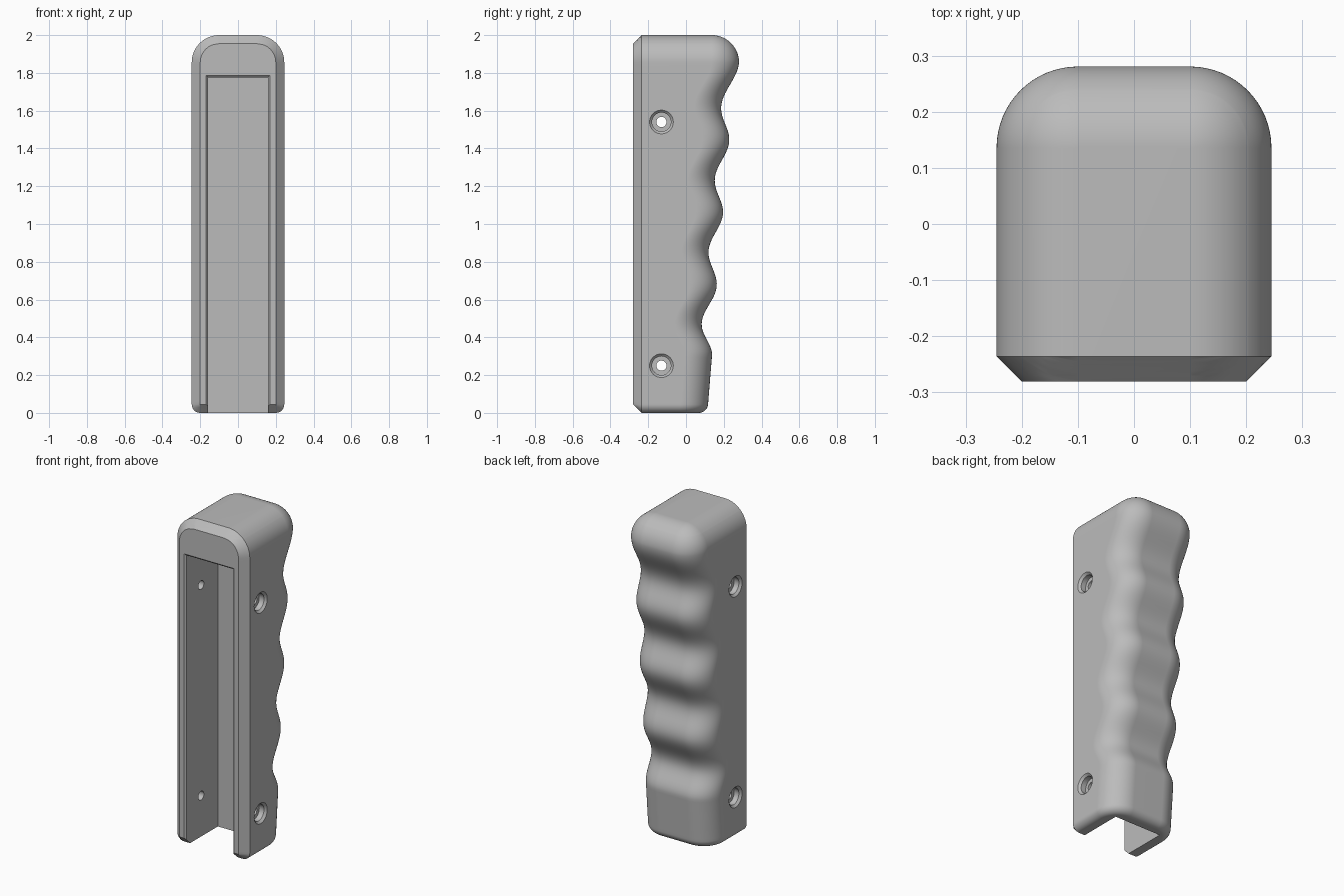
import bpy, bmesh
from math import sin, cos, pi, sqrt

if "Cube" in bpy.data.objects:
    bpy.data.objects.remove(bpy.data.objects["Cube"], do_unlink=True)

HALF, TOP_R, LOW_R, HEIGHT = 0.245, 0.145, 0.045, 2.0
CHAMFER, FRONT = 0.045, -0.281
# finger-groove crests and valleys on the back, as (z, y), bottom to top
WAVE = [(0.307, 0.138), (0.468, 0.083), (0.68, 0.163), (0.85, 0.119), (1.063, 0.196),
        (1.23, 0.152), (1.447, 0.229), (1.612, 0.186), (1.865, 0.281)]

grey = bpy.data.materials.new("plain grey")
grey.use_nodes = True
grey.diffuse_color = (0.5, 0.5, 0.5, 1)
grey.node_tree.nodes["Principled BSDF"].inputs["Base Color"].default_value = (0.5, 0.5, 0.5, 1)


def back(z):
    """Depth of the back surface at height z."""
    if z <= WAVE[0][0]:
        return 0.113 + (WAVE[0][1] - 0.113) * z / WAVE[0][0]
    for (z0, y0), (z1, y1) in zip(WAVE, WAVE[1:]):
        if z <= z1:
            return y0 + (y1 - y0) * (1 - cos(pi * (z - z0) / (z1 - z0))) / 2
    return WAVE[-1][1]


def half_width(z, inset):
    """Half width of the rounded front outline, shrunk by inset."""
    if z > HEIGHT - TOP_R:
        rise = z - (HEIGHT - TOP_R)
        return HALF - TOP_R + sqrt(max(0, (TOP_R - inset) ** 2 - rise ** 2))
    if z < LOW_R:
        return HALF - LOW_R + sqrt(max(0, (LOW_R - inset) ** 2 - (LOW_R - z) ** 2))
    return HALF - inset


def section(z):
    """Closed ring: rounded back corners, flat sides, chamfered front."""
    w = half_width(z, 0)
    shrink = HALF - w
    r, y_back = TOP_R - shrink, back(z) - shrink
    side = [(w - r + r * sin(a), y_back - r + r * cos(a))
            for a in (i * pi / 32 for i in range(17))]
    for i in range(5):
        t = min(CHAMFER * i / 4, HEIGHT - z, z)
        side.append((half_width(z, t), FRONT + CHAMFER - t))
    return [(x, y, z) for x, y in side] + [(-x, y, z) for x, y in reversed(side)]


def loft(name, rings):
    """Skin a stack of equal rings and close both ends."""
    bm = bmesh.new()
    rows = [[bm.verts.new(p) for p in ring] for ring in rings]
    for a, b in zip(rows, rows[1:]):
        for i in range(len(a)):
            j = (i + 1) % len(a)
            bm.faces.new((a[i], a[j], b[j], b[i]))
    bmesh.ops.remove_doubles(bm, verts=bm.verts, dist=0.00002)
    bmesh.ops.holes_fill(bm, edges=[e for e in bm.edges if e.is_boundary], sides=0)
    bmesh.ops.recalc_face_normals(bm, faces=bm.faces)
    mesh = bpy.data.meshes.new(name)
    bm.to_mesh(mesh)
    bm.free()
    mesh.materials.append(grey)
    obj = bpy.data.objects.new(name, mesh)
    bpy.context.collection.objects.link(obj)
    return obj


def cut(target, cutter):
    cutter.hide_render = True
    bpy.context.view_layer.objects.active = target
    mod = target.modifiers.new("cut", "BOOLEAN")
    mod.operation, mod.solver, mod.object = "DIFFERENCE", "EXACT", cutter
    bpy.ops.object.modifier_apply(modifier=mod.name)
    bpy.data.objects.remove(cutter, do_unlink=True)


# grip body, with extra levels in the rounded ends
levels = [LOW_R * (1 - cos(i * pi / 16)) for i in range(8)]
levels += [LOW_R + (HEIGHT - TOP_R - LOW_R) * i / 110 for i in range(111)]
levels += [HEIGHT - TOP_R + TOP_R * sin(i * pi / 36) for i in range(1, 19)]
levels = sorted(levels + [HEIGHT - CHAMFER])
grip = loft("grip_body", [section(z) for z in levels])


# channel open to the front and bottom, with a small chamfer at the mouth
def slot_ring(y, w, top):
    return [(-w, y, -0.1), (w, y, -0.1), (w, y, top), (-w, y, top)]


cut(grip, loft("channel_cutter", [slot_ring(FRONT - 0.02, 0.189, 1.806),
                                  slot_ring(FRONT + 0.01, 0.159, 1.776),
                                  slot_ring(0.032, 0.159, 1.776)]))

# counterbored screw holes through both side walls
HOLE = [(0.265, 0.083), (0.232, 0.05), (0.2, 0.05), (0.2, 0.027), (0.1, 0.027)]
for side in (-1, 1):
    for z in (0.25, 1.54):
        rings = [[(side * x, -0.13 + r * cos(k * pi / 16), z + r * sin(k * pi / 16))
                  for k in range(32)] for x, r in HOLE]
        cut(grip, loft("screw_hole_cutter", rings))

# smooth curves with crisp edges
bpy.ops.object.select_all(action="DESELECT")
grip.select_set(True)
bpy.context.view_layer.objects.active = grip
bpy.ops.object.shade_smooth_by_angle(angle=pi / 6)
weighted = grip.modifiers.new("even_shading", "WEIGHTED_NORMAL")
weighted.keep_sharp = True
